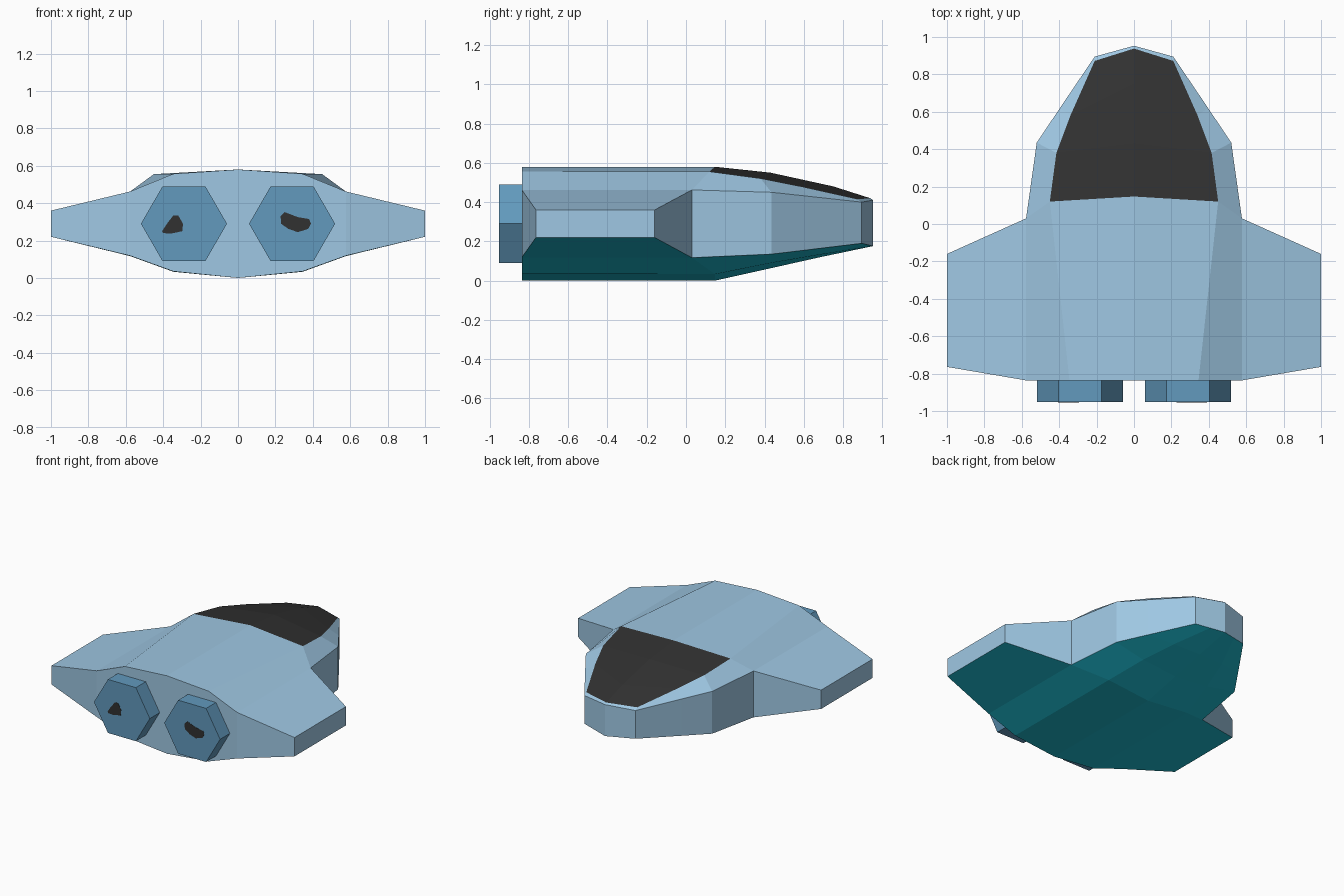
import bpy, bmesh, math

if "Cube" in bpy.data.objects:
    bpy.data.objects.remove(bpy.data.objects["Cube"])

def mat(name, rgb):
    m = bpy.data.materials.new(name)
    m.diffuse_color = (*rgb, 1)
    m.use_nodes = True
    m.node_tree.nodes["Principled BSDF"].inputs["Base Color"].default_value = m.diffuse_color
    return m

HULL = mat("pale blue", (0.345, 0.575, 0.77))
TEAL = mat("teal", (0.012, 0.48, 0.61))
GLASS = mat("charcoal", (0.031, 0.031, 0.031))
ENGINE = mat("steel blue", (0.122, 0.32, 0.51))

def finish(bm, name, mats):
    bmesh.ops.remove_doubles(bm, verts=bm.verts, dist=0.0005)
    bmesh.ops.recalc_face_normals(bm, faces=bm.faces)
    me = bpy.data.meshes.new(name)
    bm.to_mesh(me)
    bm.free()
    for m in mats:
        me.materials.append(m)
    ob = bpy.data.objects.new(name, me)
    bpy.context.collection.objects.link(ob)
    return ob

# half cross-sections, tail to nose: top centre, shoulder, upper edge,
# lower edge, bottom shoulder, bottom centre
stations = [
    [(0, -.836, .58), (.345, -.836, .557), (.578, -.836, .462), (.578, -.836, .119), (.345, -.836, .035), (0, -.836, 0)],
    [(0, .147, .58), (.45, .12, .555), (.577, .03, .462), (.577, .03, .117), (.345, .147, .033), (0, .147, 0)],
    [(0, .43, .55), (.415, .38, .52), (.52, .435, .45), (.52, .435, .135), (.28, .43, .09), (0, .43, .063)],
    [(0, .75, .48), (.34, .58, .48), (.396, .62, .43), (.396, .62, .157), (.21, .67, .131), (0, .69, .121)],
    [(0, .938, .42), (.21, .872, .415), (.21, .895, .40), (.21, .895, .19), (.105, .924, .183), (0, .953, .176)],
    [(0, .953, .41), (.21, .895, .40), (.21, .895, .40), (.21, .895, .19), (.105, .924, .183), (0, .953, .176)],
]

# fuselage: both halves lofted in one mesh, canopy and belly by face strip
bm = bmesh.new()
for side in (1, -1):
    def vert(p):
        return bm.verts.new((p[0] * side, p[1], p[2]))
    for i, (a, b) in enumerate(zip(stations, stations[1:])):
        for j in range(5):
            pts = list(dict.fromkeys([a[j], a[j + 1], b[j + 1], b[j]]))
            if len(pts) < 3:
                continue
            # the flank behind the wing root lies inside the wing joint
            if i == 0 and j == 2:
                continue
            f = bm.faces.new([vert(p) for p in pts])
            f.material_index = 1 if j >= 3 else (2 if j == 0 and 1 <= i <= 3 else 0)
    for end in (stations[0], stations[-1]):
        bm.faces.new([vert(p) for p in dict.fromkeys(end)])
    # stubby wing joined to the flank
    root = [stations[1][2], stations[0][2], stations[0][3], stations[1][3]]
    tip = [(1, -.16, .36), (1, -.764, .36), (1, -.764, .22), (1, -.16, .22)]
    for k in range(4):
        n = (k + 1) % 4
        f = bm.faces.new([vert(p) for p in (root[k], root[n], tip[n], tip[k])])
        f.material_index = 1 if k == 2 else 0
    bm.faces.new([vert(p) for p in tip])
finish(bm, "hull_with_wings", [HULL, TEAL, GLASS])

def prism(name, outline, y0, y1, material):
    bm = bmesh.new()
    rings = [[bm.verts.new((x, y, z)) for x, z in outline] for y in (y0, y1)]
    for ring in rings:
        bm.faces.new(ring)
    for k in range(len(outline)):
        bm.faces.new((rings[0][k - 1], rings[0][k], rings[1][k], rings[1][k - 1]))
    finish(bm, name, [material])

# hexagonal engines
for side, label in ((1, "right"), (-1, "left")):
    hexa = [(side * .289 + .23 * math.cos(k * math.pi / 3),
             .29 + .23 * math.sin(k * math.pi / 3)) for k in range(6)]
    prism("engine_" + label, hexa, -.952, -.83, ENGINE)

# dark exhaust patches
prism("exhaust_patch_left", [(-.406, .25), (-.38, .29), (-.345, .335), (-.32, .335),
      (-.294, .29), (-.298, .25), (-.36, .237), (-.40, .24)], -.9535, -.95, GLASS)
prism("exhaust_patch_right", [(.228, .33), (.25, .352), (.32, .325), (.38, .315), (.39, .29),
      (.375, .262), (.32, .245), (.27, .262), (.23, .29)], -.9535, -.95, GLASS)
